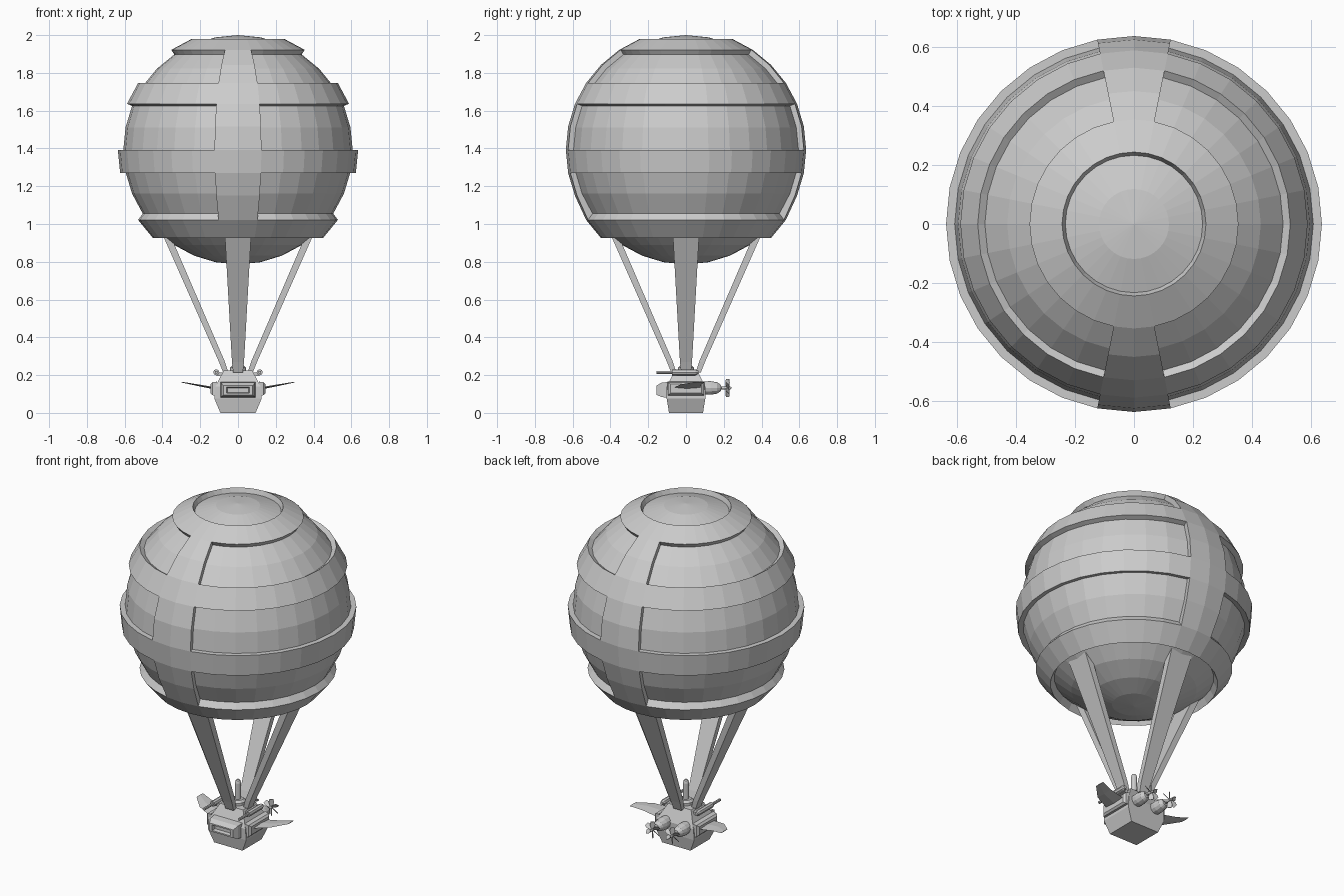
import bpy, bmesh
from math import sin, cos, pi, radians
from mathutils import Vector, Matrix

cube = bpy.data.objects.get("Cube")
if cube:
    bpy.data.objects.remove(cube, do_unlink=True)

grey = bpy.data.materials.new("plain_grey")
grey.use_nodes = True
GREY = (0.6, 0.6, 0.6, 1)
grey.diffuse_color = GREY
grey.node_tree.nodes["Principled BSDF"].inputs["Base Color"].default_value = GREY


def finish(name, bm):
    bmesh.ops.recalc_face_normals(bm, faces=bm.faces)
    mesh = bpy.data.meshes.new(name)
    bm.to_mesh(mesh)
    bm.free()
    mesh.materials.append(grey)
    obj = bpy.data.objects.new(name, mesh)
    bpy.context.collection.objects.link(obj)
    return obj


def loft(name, rings, matrix=None):
    """Skin a list of equal-length point rings and cap both ends."""
    bm = bmesh.new()
    loops = [[bm.verts.new(p) for p in ring] for ring in rings]
    n = len(loops[0])
    for a, b in zip(loops, loops[1:]):
        for i in range(n):
            bm.faces.new((a[i], a[(i + 1) % n], b[(i + 1) % n], b[i]))
    bm.faces.new(loops[0])
    bm.faces.new(loops[-1])
    if matrix:
        bm.transform(matrix)
    return finish(name, bm)


def rect(half_u, half_v, w, v=0.0):
    return [(su * half_u, v + sv * half_v, w)
            for su, sv in ((-1, -1), (1, -1), (1, 1), (-1, 1))]


def lathe(name, profile, matrix, sides=12):
    """Turned part from (radius, height) pairs along local z."""
    return loft(name, [[(r * cos(2 * pi * i / sides), r * sin(2 * pi * i / sides), h)
                        for i in range(sides)] for r, h in profile], matrix)


# Balloon envelope
R, CENTRE, SEGS, ROWS = 0.607, 1.393, 32, 16
bm = bmesh.new()
bmesh.ops.create_uvsphere(bm, u_segments=SEGS, v_segments=ROWS, radius=R,
                          matrix=Matrix.Translation((0, 0, CENTRE)))
finish("balloon_envelope", bm)

# Raised bands: four rings joined by a front and a back strip
rings = (4, 7, 10, 13)
strip_columns = (7, 8, 23, 24)
cells = {(k, j) for k in range(4, 14) for j in range(SEGS)
         if k in rings or j in strip_columns}


def envelope_point(k, j, raised):
    lat, lon = -pi / 2 + pi * k / ROWS, 2 * pi * j / SEGS
    r = R * (1.048 if raised else 0.995)
    drop = 0.018 if raised and k < 6 else 0
    return Vector((r * cos(lat) * cos(lon), r * cos(lat) * sin(lon),
                   CENTRE + r * sin(lat) - drop))


bm = bmesh.new()
cache = {}


def vert(k, j, raised):
    key = (k, j % SEGS, raised)
    if key not in cache:
        cache[key] = bm.verts.new(envelope_point(*key))
    return cache[key]


for k, j in cells:
    corners = [(k, j), (k, j + 1), (k + 1, j + 1), (k + 1, j)]
    bm.faces.new([vert(*c, True) for c in corners])
    neighbours = [(k - 1, j), (k, (j + 1) % SEGS), (k + 1, j), (k, (j - 1) % SEGS)]
    for i, other in enumerate(neighbours):
        if other not in cells:
            a, b = corners[i], corners[(i + 1) % 4]
            bm.faces.new((vert(*a, True), vert(*a, False),
                          vert(*b, False), vert(*b, True)))
finish("balloon_bands", bm)

# Four tapered struts
for i, side in enumerate(("left", "back", "right", "front")):
    def strut_ring(r, depth, width, z):
        return [(r - depth, -width, z), (r + depth, -width, z),
                (r + depth, width, z), (r - depth, width, z)]
    loft(side + "_strut", [strut_ring(0.065, 0.014, 0.026, 0.215),
                           strut_ring(0.085, 0.016, 0.032, 0.27),
                           strut_ring(0.382, 0.02, 0.07, 0.95)],
         Matrix.Rotation(i * pi / 2, 4, "Z"))

# Gondola hull
loft("gondola_hull", [rect(0.093, 0.09, 0), rect(0.125, 0.102, 0.075),
                      rect(0.12, 0.102, 0.14), rect(0.075, 0.06, 0.225)])

# Front window frame with recessed pane
outward_front = Matrix.Rotation(pi / 2, 4, "X")
loft("front_window", [rect(0.092, 0.042, 0.09, 0.122), rect(0.09, 0.038, 0.13, 0.122),
                      rect(0.078, 0.024, 0.156, 0.12), rect(0.06, 0.016, 0.156, 0.12),
                      rect(0.055, 0.012, 0.135, 0.12)], outward_front)

# Vertical post on the roof
lathe("roof_collar", [(0.042, 0.215), (0.042, 0.24), (0.03, 0.252)], Matrix())
lathe("roof_post", [(0.017, 0.24), (0.017, 0.345), (0.012, 0.36), (0.005, 0.365)], Matrix())

to_back = Matrix.Rotation(-pi / 2, 4, "X")
for s, side in ((1, "left"), (-1, "right")):
    # Side frame
    turn = Matrix.Rotation(s * pi / 2, 4, "Z") @ outward_front
    loft(side + "_side_frame", [rect(0.098, 0.038, 0.11, 0.128),
                                rect(0.095, 0.034, 0.135, 0.128),
                                rect(0.082, 0.024, 0.145, 0.128)], turn)

    # Swept wing
    def wing_ring(x, y0, y1, z, t):
        return [(s * x, y0, z), (s * x, (y0 + y1) / 2, z + t),
                (s * x, y1, z), (s * x, (y0 + y1) / 2, z - t)]
    loft(side + "_wing", [wing_ring(0.12, -0.07, 0.075, 0.13, 0.006),
                          wing_ring(0.23, -0.03, 0.08, 0.15, 0.004),
                          wing_ring(0.3, 0.04, 0.1, 0.163, 0.002)])

    # Roof gun and its bracket
    gun = Matrix.Translation((s * 0.115, 0, 0.215)) @ to_back
    lathe(side + "_gun", [(0.008, -0.155), (0.008, -0.075), (0.016, -0.075),
                          (0.016, 0.05), (0.009, 0.065)], gun, 8)
    loft(side + "_gun_bracket", [rect(0.03, 0.05, 0.196), rect(0.03, 0.05, 0.214)],
         Matrix.Translation((s * 0.085, 0, 0)))

    # Rear engine with shaft
    engine = Matrix.Translation((s * 0.065, 0, 0.132)) @ to_back
    lathe(side + "_engine", [(0.034, 0.08), (0.036, 0.13), (0.03, 0.165),
                             (0.016, 0.185), (0.007, 0.187), (0.007, 0.235),
                             (0.002, 0.242)], engine)

    # Pitched propeller blades
    for b in range(6):
        pose = (Matrix.Translation((s * 0.065, 0.22, 0.132))
                @ Matrix.Rotation(b * pi / 3, 4, "Y")
                @ Matrix.Rotation(radians(45), 4, "Z"))
        loft(f"{side}_propeller_blade_{b + 1}",
             [rect(0.006, 0.0015, 0.0), rect(0.015, 0.0015, 0.03),
              rect(0.011, 0.0015, 0.047)], pose)
